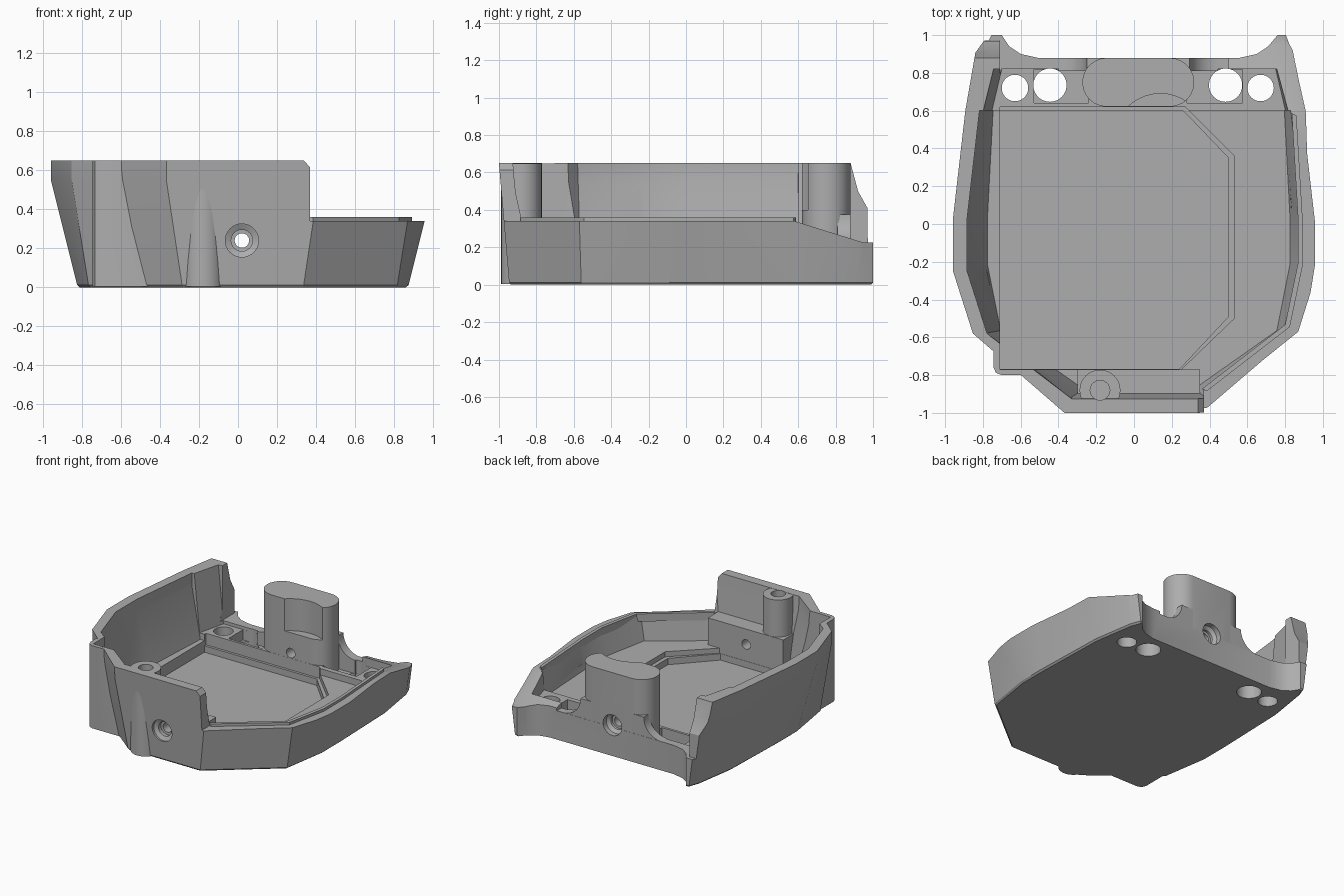
import bpy, bmesh
from math import cos, sin, radians

old = bpy.data.objects.get("Cube")
if old:
    bpy.data.objects.remove(old, do_unlink=True)

grey = bpy.data.materials.new("plain grey")
grey.use_nodes = True
COLOUR = (0.42, 0.42, 0.42, 1)
grey.diffuse_color = COLOUR
grey.node_tree.nodes["Principled BSDF"].inputs["Base Color"].default_value = COLOUR
MID = 0.025  # symmetry plane of the shell


def loft(name, rings):
    """Closed solid through rings of equal point count."""
    bm = bmesh.new()
    loops = [[bm.verts.new(p) for p in ring] for ring in rings]
    n = len(loops[0])
    for low, high in zip(loops, loops[1:]):
        for i in range(n):
            j = (i + 1) % n
            bm.faces.new((low[i], low[j], high[j], high[i]))
    bm.faces.new(loops[0][::-1])
    bm.faces.new(loops[-1])
    bmesh.ops.recalc_face_normals(bm, faces=bm.faces)
    mesh = bpy.data.meshes.new(name)
    bm.to_mesh(mesh)
    bm.free()
    mesh.materials.append(grey)
    obj = bpy.data.objects.new(name, mesh)
    bpy.context.collection.objects.link(obj)
    return obj


def prism(name, pts, a, b, axis="z"):
    place = {"z": lambda u, v, w: (u, v, w),
             "y": lambda u, v, w: (u, w, v),
             "x": lambda u, v, w: (w, u, v)}[axis]
    return loft(name, [[place(u, v, w) for u, v in pts] for w in (a, b)])


def box(name, x, y, z):
    return prism(name, [(x[0], y[0]), (x[1], y[0]), (x[1], y[1]), (x[0], y[1])], *z)


def arc(cx, cy, r, start, end, n=12):
    angles = [radians(start + (end - start) * i / n) for i in range(n + 1)]
    return [(cx + r * cos(t), cy + r * sin(t)) for t in angles]


def circle(cx, cy, r):
    return arc(cx, cy, r, 0, 360, 40)[:-1]


def turned(name, cx, cz, steps):
    """Round solid along y from (y, radius) steps."""
    return loft(name, [[(x, y, z) for x, z in circle(cx, cz, r)] for y, r in steps])


def combine(obj, cutters, operation="DIFFERENCE", keep=False):
    for cutter in cutters:
        mod = obj.modifiers.new("cut", "BOOLEAN")
        mod.operation, mod.solver, mod.object = operation, "EXACT", cutter
        bpy.context.view_layer.update()
        graph = bpy.context.evaluated_depsgraph_get()
        mesh = bpy.data.meshes.new_from_object(obj.evaluated_get(graph))
        obj.modifiers.clear()
        obj.data = mesh
        if not keep:
            bpy.data.objects.remove(cutter, do_unlink=True)


# Half outline: half width and y at the base, then the growth per unit of height
HALF = [(0.31, -0.945, 0.15, -0.085), (0.79, -0.56, 0.16, -0.03),
        (0.847, -0.2, 0.25, -0.07), (0.847, 0.02, 0.25, 0),
        (0.83, 0.6, 0.16, 0), (0.78, 0.92, 0.15, 0), (0.75, 1.0, 0.13, 0)]


def ring(z, inset=0.0, back=None):
    h = min(z, 0.55)
    half = []
    for w, y, dw, dy in HALF:
        px, py = w + dw * h - inset, y + dy * z
        if y < -0.9:
            px, py = px + inset * 0.5, py + inset
        if back is not None and py > back - 0.01:
            py = back + (py - back) * 0.001
        half.append((px, py))
    return ([(MID + x, y, z) for x, y in half]
            + [(MID - x, y, z) for x, y in reversed(half)])


# Outer shell with the bulged front corner
base = [(x * 0.988, y * 0.99, 0) for x, y, z in ring(0)]
housing = loft("housing", [base, ring(0.012), ring(0.55), ring(0.65)])
corner = prism("corner", [(-0.745, -0.5), (-0.745, -0.755), (-0.732, -0.787),
                          (-0.70, -0.80), (-0.45, -0.80), (-0.45, -0.5)], 0.004, 0.649)
combine(housing, [corner], "UNION")

# Interior: main cavity, rear shelf, stepped tray and rear pockets
cavity = loft("cavity", [ring(0.15, 0.083, 0.6), ring(0.55, 0.075, 0.6), ring(0.8, 0.075, 0.6)])
shelf = loft("shelf", [ring(0.2, 0.085, 0.82), ring(0.8, 0.08, 0.82)])
tray_step = prism("tray_step", [(-0.71, -0.77), (0.25, -0.77), (0.53, -0.50),
                                (0.53, 0.36), (0.27, 0.62), (-0.71, 0.62)], 0.11, 0.9)
tray = prism("tray", [(-0.71, -0.768), (0.24, -0.768), (0.50, -0.49),
                      (0.50, 0.35), (0.26, 0.60), (-0.71, 0.60)], 0.06, 0.9)
pockets = [box("pocket", x, (0.64, 0.819), (0.12, 0.5)) for x in ((-0.53, -0.24), (0.28, 0.575))]
combine(housing, [cavity, shelf, tray_step, tray] + pockets)

# Lowered right side, open back, scalloped rear edge and broken left wall end
low_side = prism("low_side", [(-1.2, 0.34), (0.58, 0.34), (0.95, 0.225), (1.2, 0.225),
                              (1.2, 0.9), (-1.2, 0.9)], 0.37, 1.3, "x")
open_back = box("open_back", (-0.71, 0.5), (0.5, 1.3), (0.225, 0.9))
left_end = prism("left_end", [(0.88, 0.9), (0.88, 0.65), (0.92, 0.5), (0.97, 0.41),
                              (0.972, 0.225), (1.2, 0.225), (1.2, 0.9)], -1.3, -0.5, "x")
chamfer = prism("chamfer", [(0.33, 0.66), (0.39, 0.59), (0.5, 0.66)], -1.2, -0.7, "y")
scallop = prism("scallop", [(-0.70, 1.05), (-0.70, 1.0), (-0.66, 0.94), (-0.60, 0.90),
                            (-0.51, 0.88), (0.56, 0.88), (0.65, 0.90), (0.71, 0.94),
                            (0.76, 1.0), (0.76, 1.05)], -0.2, 0.9)
combine(housing, [low_side, open_back, left_end, chamfer, scallop])

# Four rear holes
for x, y, r in ((-0.63, 0.72, 0.07), (-0.445, 0.735, 0.088),
                (0.485, 0.735, 0.088), (0.67, 0.72, 0.07)):
    combine(housing, [prism("hole", circle(x, y, r), -0.2, 0.6)])

# Rear post with a scooped front and flared foot
post = prism("rear_post", arc(0.19, 0.75, 0.129, -90, 90) + arc(-0.145, 0.75, 0.129, 90, 270),
             0.05, 0.65)
combine(post, [prism("scoop", circle(0.14, 0.44, 0.25), 0.4, 0.9)])
flare = prism("post_flare", [(-0.40, 0.1)] + arc(-0.40, 0.375, 0.15, -90, 0)
              + arc(0.445, 0.375, 0.15, 180, 270) + [(0.445, 0.1)], 0.81, 0.8785, "y")

# Front block and screw boss
block = box("front_block", (-0.30, 0.35), (-0.93, -0.77), (0.03, 0.36))
boss = prism("screw_boss", circle(-0.18, -0.88, 0.108), 0.003, 0.648)
for part in (boss, block, housing):
    combine(part, [prism("bore", circle(-0.18, -0.88, 0.052), 0.3, 0.9)])

# Countersunk bolt hole running front to back
front_bore = turned("front_bore", 0.02, 0.24, [(-1.2, 0.085), (-0.945, 0.085), (-0.93, 0.055),
                                               (-0.90, 0.055), (-0.899, 0.037), (-0.6, 0.037)])
rear_bore = turned("rear_bore", 0.02, 0.24, [(0.5, 0.037), (0.80, 0.037), (0.801, 0.055),
                                             (0.82, 0.055), (0.84, 0.08), (1.1, 0.08)])
for part, bore in ((housing, front_bore), (block, front_bore), (housing, rear_bore),
                   (post, rear_bore), (flare, rear_bore)):
    combine(part, [bore], keep=True)
for bore in (front_bore, rear_bore):
    bpy.data.objects.remove(bore, do_unlink=True)

# Sealing lip on the low side
path = [(0.385, -0.885), (0.825, -0.545), (0.893, -0.22), (0.893, 0.02), (0.86, 0.575)]
lip = prism("sealing_lip", path + [(x - 0.025, y + 0.012) for x, y in reversed(path)], 0.3, 0.36)

# Smooth the round surfaces and keep the edges crisp
bpy.ops.object.select_all(action="DESELECT")
for part in (housing, post, flare, block, boss, lip):
    part.select_set(True)
    bpy.context.view_layer.objects.active = part
bpy.ops.object.shade_smooth_by_angle(angle=radians(25))
